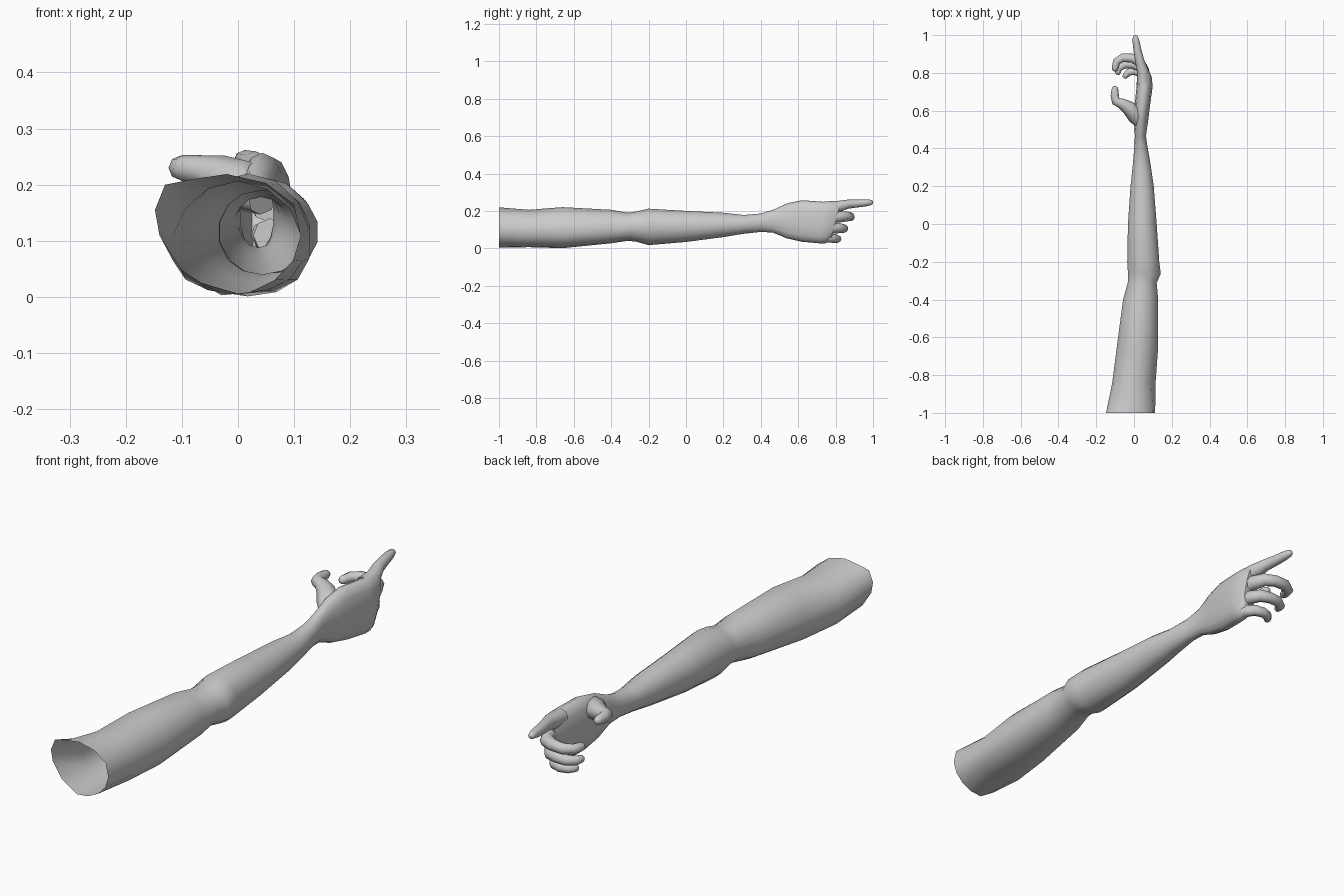
import bpy
import bmesh
from math import sin, cos, pi, copysign
from mathutils import Vector

N = 14


def skin(name, rings, cap_start=False, cap_end=True):
    bm = bmesh.new()
    loops = [[bm.verts.new(p) for p in r] for r in rings]
    for a, b in zip(loops, loops[1:]):
        n = len(a)
        for i in range(n):
            j = (i + 1) % n
            bm.faces.new((a[i], a[j], b[j], b[i]))
    if cap_start:
        bm.faces.new(loops[0][::-1])
    if cap_end:
        bm.faces.new(loops[-1])
    bmesh.ops.recalc_face_normals(bm, faces=bm.faces)
    me = bpy.data.meshes.new(name)
    bm.to_mesh(me)
    bm.free()
    ob = bpy.data.objects.new(name, me)
    bpy.context.collection.objects.link(ob)
    bpy.context.view_layer.objects.active = ob
    ob.select_set(True)
    bpy.ops.object.shade_smooth_by_angle(angle=pi / 3)
    ob.select_set(False)
    return ob


def section(y, x0, x1, z0, z1, power=1.0, slant=0.0, tilt=0.0):
    # rounded section; tilt swings the left and right extremes up or down
    cx, cz, rx, rz = (x0 + x1) / 2, (z0 + z1) / 2, (x1 - x0) / 2, (z1 - z0) / 2
    ring = []
    for i in range(N):
        a = 2 * pi * i / N + pi / 2
        c, s = cos(a), sin(a - tilt * cos(a))
        x = copysign(abs(c) ** power, c)
        z = copysign(abs(s) ** power, s)
        ring.append(Vector((cx + rx * x, y + slant * z, cz + rz * z)))
    return ring


def tube(name, pts, n=8):
    # pts: (x, y, z, radius), with a rounded tip
    P = [Vector(p[:3]) for p in pts]
    R = [p[3] for p in pts]
    end = (P[-1] - P[-2]).normalized()
    tip = P[-1]
    for d, f in ((0.6, 0.8), (0.95, 0.4)):
        P.append(tip + end * R[len(pts) - 1] * d)
        R.append(pts[-1][3] * f)
    rings = []
    for i, p in enumerate(P):
        t = (P[min(i + 1, len(P) - 1)] - P[max(i - 1, 0)]).normalized()
        side = t.cross(Vector((0, 0, 1))).normalized()
        up = side.cross(t)
        rings.append([p + R[i] * (side * cos(2 * pi * k / n) + up * sin(2 * pi * k / n))
                      for k in range(n)])
    return skin(name, rings, cap_start=True)


# mouth of the upper arm: uneven open outline, as an open shell
mouth = [(-0.02, 0.219), (-0.08, 0.21), (-0.13, 0.2), (-0.148, 0.155), (-0.14, 0.11),
         (-0.10, 0.048), (-0.065, 0.025), (-0.03, 0.003), (0.02, 0.008), (0.065, 0.03),
         (0.098, 0.065), (0.112, 0.11), (0.10, 0.165), (0.05, 0.203)]
first = [Vector((x, -1, z)) for x, z in mouth]

# upper arm, elbow, forearm, wrist and palm: y, x range, z range, squareness, slant, tilt
sections = [
    (-0.84, -0.118, 0.117, 0.006, 0.206, 0.95, 0, 0.2),
    (-0.66, -0.095, 0.130, 0.001, 0.220, 0.95, 0, 0.15),
    (-0.40, -0.060, 0.130, 0.027, 0.206, 0.95, 0, 0.1),
    (-0.31, -0.035, 0.122, 0.040, 0.190, 0.95, 0, 0),
    (-0.265, -0.034, 0.144, 0.035, 0.197, 1, 0, 0),
    (-0.20, -0.038, 0.136, 0.017, 0.212, 1, 0, 0),
    (0.00, -0.034, 0.122, 0.034, 0.200, 1, 0, 0),
    (0.20, -0.020, 0.106, 0.060, 0.190, 1, 0, 0),
    (0.31, -0.008, 0.090, 0.078, 0.178, 1, 0, 0),
    (0.40, 0.000, 0.074, 0.088, 0.186, 1, 0, 0),
    (0.465, 0.004, 0.064, 0.084, 0.206, 0.95, 0, 0),
    (0.54, 0.000, 0.075, 0.053, 0.240, 0.9, 0, 0),
    (0.62, 0.002, 0.085, 0.035, 0.257, 0.85, 0, 0),
    (0.72, 0.012, 0.098, 0.027, 0.249, 0.8, 0.01, 0),
    (0.765, 0.015, 0.097, 0.027, 0.248, 0.8, 0.02, 0),
    (0.80, 0.024, 0.082, 0.040, 0.240, 0.8, 0.025, 0),
]
skin("arm_and_palm", [first] + [section(*s) for s in sections])

# pointing finger
tube("index_finger", [(0.05, 0.74, 0.218, 0.033), (0.047, 0.81, 0.222, 0.031),
                      (0.03, 0.865, 0.236, 0.024), (0.018, 0.92, 0.240, 0.021),
                      (0.012, 0.96, 0.243, 0.019), (0.008, 0.985, 0.245, 0.015)])

# curled fingers
tube("middle_finger", [(0.055, 0.74, 0.165, 0.032), (0.050, 0.815, 0.168, 0.030),
                       (0.030, 0.858, 0.170, 0.027), (-0.01, 0.878, 0.170, 0.024),
                       (-0.06, 0.880, 0.168, 0.023), (-0.092, 0.860, 0.167, 0.021),
                       (-0.100, 0.825, 0.166, 0.018)])
tube("ring_finger", [(0.057, 0.73, 0.110, 0.030), (0.052, 0.795, 0.108, 0.028),
                     (0.030, 0.832, 0.107, 0.026), (-0.01, 0.845, 0.106, 0.023),
                     (-0.05, 0.845, 0.105, 0.022), (-0.080, 0.825, 0.104, 0.019),
                     (-0.085, 0.805, 0.104, 0.016)])
tube("little_finger", [(0.057, 0.71, 0.060, 0.028), (0.052, 0.77, 0.055, 0.025),
                       (0.032, 0.800, 0.052, 0.023), (0.0, 0.810, 0.050, 0.021),
                       (-0.030, 0.803, 0.049, 0.019), (-0.045, 0.785, 0.048, 0.016)])

# thumb
tube("thumb", [(0.045, 0.52, 0.175, 0.030), (0.010, 0.575, 0.198, 0.046),
               (-0.030, 0.616, 0.215, 0.038), (-0.070, 0.640, 0.226, 0.027),
               (-0.096, 0.650, 0.229, 0.024), (-0.102, 0.680, 0.230, 0.022),
               (-0.101, 0.712, 0.231, 0.018)])
